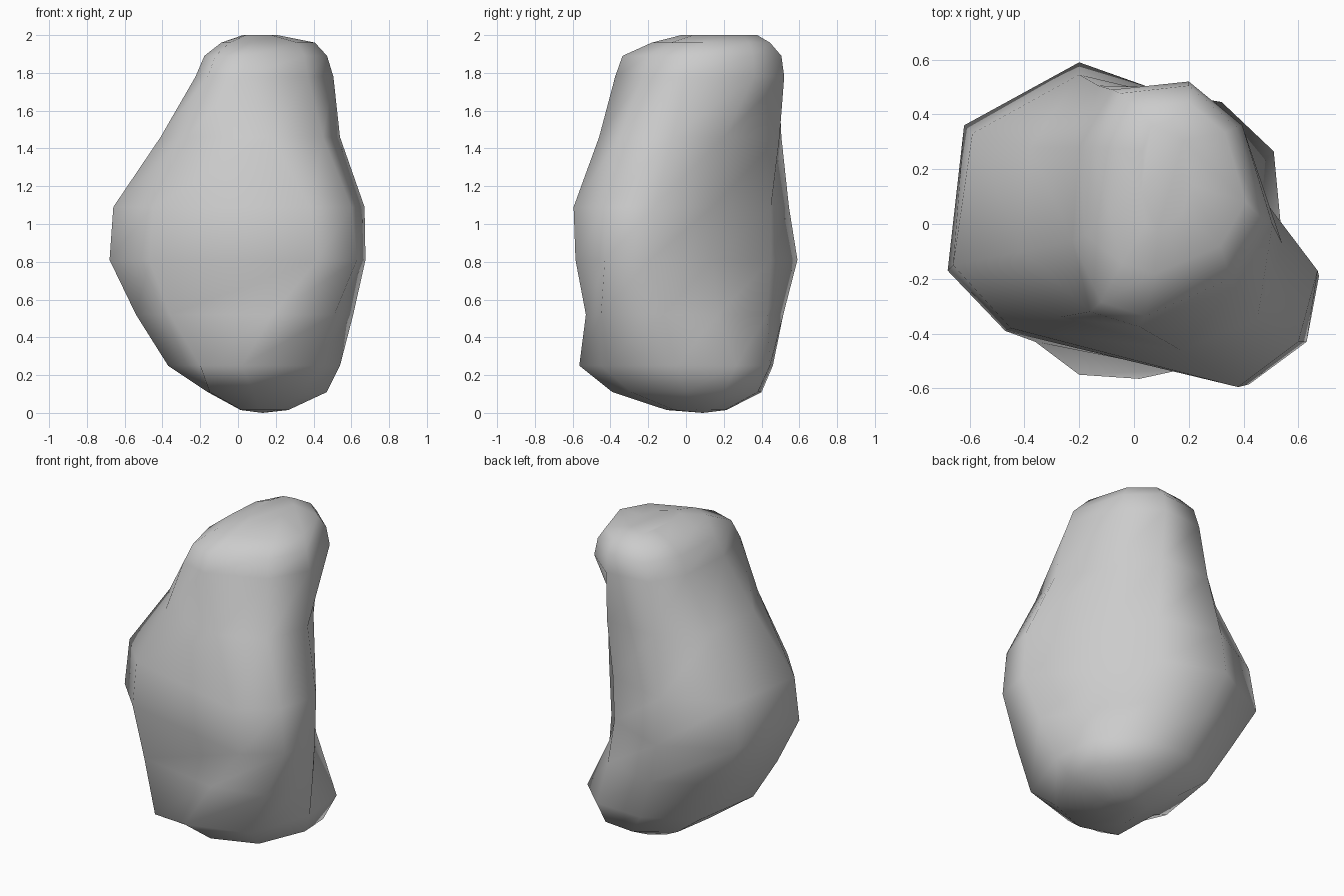
import bpy, bmesh

if "Cube" in bpy.data.objects:
    bpy.data.objects.remove(bpy.data.objects["Cube"])

# Boulder cross-sections: height -> corner points, counter-clockwise from the right side
sections = {
    0.11: [(.47, 0), (.46, .20), (.30, .38), (.10, .40), (-.12, .25), (-.16, 0), (-.15, -.32), (.08, -.39), (.35, -.29)],
    0.25: [(.54, -.05), (.51, .265), (.32, .445), (0, .46), (-.30, .30), (-.37, -.15), (-.20, -.55), (.02, -.565), (.40, -.45)],
    0.52: [(.61, -.12), (.42, .17), (.25, .43), (-.10, .515), (-.46, .32), (-.54, -.15), (-.36, -.43), (.18, -.53), (.51, -.45)],
    0.81: [(.675, -.19), (.36, .14), (.19, .45), (-.20, .59), (-.62, .36), (-.68, -.17), (-.47, -.39), (.42, -.585), (.63, -.43)],
    1.09: [(.67, -.17), (.36, .14), (.20, .45), (-.20, .545), (-.59, .33), (-.66, -.15), (-.45, -.38), (.38, -.595), (.60, -.43)],
    1.46: [(.54, -.07), (.39, .20), (.21, .495), (-.13, .505), (-.38, .28), (-.41, -.10), (-.27, -.34), (.17, -.46), (.45, -.35)],
    1.78: [(.505, 0), (.395, .36), (.20, .52), (-.08, .49), (-.20, .28), (-.225, -.06), (-.16, -.32), (.02, -.375), (.37, -.23)],
}


def shrink(ring, centre, fx, fy):
    cx, cy = centre
    return [(cx + (x - cx) * fx, cy + (y - cy) * fy) for x, y in ring]


# Rounded base and crown, tapered from the end sections
levels = sorted(sections.items())
base = (0.015, shrink(levels[0][1], (.13, .09), .40, .40))
top = levels[-1][1]
crown = [(1.89, shrink(top, (.20, .27), .89, .94)),
         (1.96, shrink(top, (.20, .27), .68, .70)),
         (2.0, shrink(top, (.11, .26), .25, .45))]
levels = [base] + levels + crown

bm = bmesh.new()
rings = [[bm.verts.new((x, y, z)) for x, y in ring] for z, ring in levels]
for low, high in zip(rings, rings[1:]):
    n = len(low)
    for i in range(n):
        j = (i + 1) % n
        bm.faces.new((low[i], low[j], high[j], high[i]))

# Close the ends
low_tip = bm.verts.new((.13, .09, 0))
for i, v in enumerate(rings[0]):
    bm.faces.new((low_tip, rings[0][(i + 1) % len(rings[0])], v))
bm.faces.new(rings[-1])
bmesh.ops.recalc_face_normals(bm, faces=bm.faces)
for f in bm.faces:
    f.smooth = True

mesh = bpy.data.meshes.new("boulder")
bm.to_mesh(mesh)
bm.free()
boulder = bpy.data.objects.new("boulder", mesh)
bpy.context.collection.objects.link(boulder)
